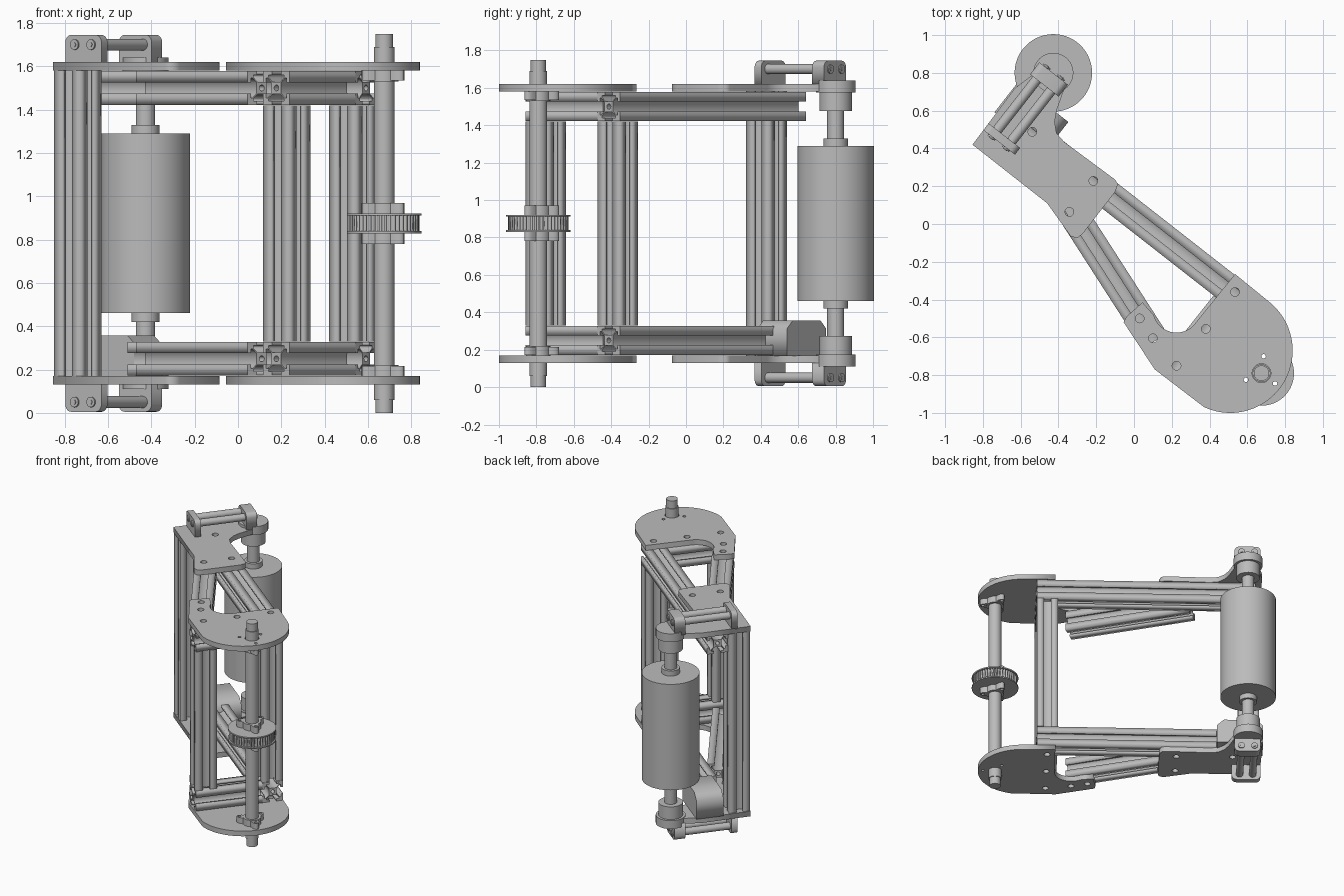
import bpy, bmesh, math
from mathutils import Matrix, Vector

cube = bpy.data.objects.get("Cube")
if cube:
    bpy.data.objects.remove(cube, do_unlink=True)

H = 1.75          # overall height
BEAM = 0.0775     # half width of a slotted beam
ANG = math.radians(-38)
U = Vector((math.cos(ANG), math.sin(ANG), 0))    # along the frame
V = Vector((-U.y, U.x, 0))                       # across the frame
UP = Vector((0, 0, 1))

metal = bpy.data.materials.new("grey metal")
metal.use_nodes = True
GREY = (0.5, 0.5, 0.5, 1)
metal.diffuse_color = GREY
metal.node_tree.nodes["Principled BSDF"].inputs["Base Color"].default_value = GREY


def link(name, mesh, matrix):
    ob = bpy.data.objects.new(name, mesh)
    bpy.context.collection.objects.link(ob)
    ob.matrix_world = matrix
    mesh.materials.clear()
    mesh.materials.append(metal)
    return ob


def frame(centre, x, z):
    """Matrix with local x and z along the given directions."""
    m = Matrix((x, z.cross(x), z)).transposed().to_4x4()
    m.translation = centre
    return m


def arc(cx, cy, r, a0, a1, n=24):
    angles = [math.radians(a0 + (a1 - a0) * i / n) for i in range(n + 1)]
    return [(cx + r * math.cos(a), cy + r * math.sin(a)) for a in angles]


def ring(cx, cy, r, n=20):
    return arc(cx, cy, r, 0, 360, n)[:-1]


def slab(name, loops, thickness, matrix):
    """Extrude an outline with holes, centred on the matrix origin."""
    cu = bpy.data.curves.new(name, 'CURVE')
    cu.dimensions, cu.fill_mode, cu.extrude = '2D', 'BOTH', thickness / 2
    for pts in loops:
        sp = cu.splines.new('POLY')
        sp.points.add(len(pts) - 1)
        for p, (x, y) in zip(sp.points, pts):
            p.co = (x, y, 0, 1)
        sp.use_cyclic_u = True
    tmp = bpy.data.objects.new(name, cu)
    mesh = bpy.data.meshes.new_from_object(tmp)
    bpy.data.objects.remove(tmp)
    bpy.data.curves.remove(cu)
    return link(name, mesh, matrix)


def rod(name, p, q, r, n=40):
    p, q = Vector(p), Vector(q)
    bm = bmesh.new()
    bmesh.ops.create_cone(bm, cap_ends=True, segments=n, radius1=r, radius2=r,
                          depth=(q - p).length)
    for f in bm.faces:
        f.smooth = len(f.verts) == 4
    mesh = bpy.data.meshes.new(name)
    bm.to_mesh(mesh)
    bm.free()
    z = (q - p).normalized()
    return link(name, mesh, frame((p + q) / 2, U if abs(z.z) > 0.9 else UP, z))


def post(name, at, z0, z1, r, n=40):
    return rod(name, (*at, min(z0, z1)), (*at, max(z0, z1)), r, n)


# Slotted beam section: one side repeated four times
side = [(-BEAM, -BEAM), (-0.026, -BEAM), (-0.026, -0.06), (-0.046, -0.06),
        (-0.046, -0.05), (-0.024, -0.028), (0.024, -0.028), (0.046, -0.05),
        (0.046, -0.06), (0.026, -0.06), (0.026, -BEAM)]
section = []
for turn in range(4):
    c, s = round(math.cos(turn * math.pi / 2)), round(math.sin(turn * math.pi / 2))
    section += [(x * c - y * s, x * s + y * c) for x, y in side]


def beam(name, p, q):
    p, q = Vector(p), Vector(q)
    z = (q - p).normalized()
    x = U if abs(z.z) > 0.9 else UP
    return slab(name, [section, ring(0, 0, 0.014, 12)], (q - p).length,
                frame((p + q) / 2, x, z))


# Key positions
roller = (-0.427, 0.80)
axle = (0.675, -0.79)
end_post = Vector((-0.74, 0.43, 0))
near_post = Vector((0.225, -0.75, 0))
far_post = Vector((0.53, -0.365, 0))

# Vertical beams
beam("end_post", end_post + UP * 0.17, end_post + UP * 1.58)
beam("near_post", near_post + UP * 0.33, near_post + UP * 1.42)
beam("far_post", far_post + UP * 0.33, far_post + UP * 1.42)

# Plate outlines
end_outline = [(-0.855, 0.42), (-0.63, 0.72), (-0.51, 0.81), (-0.36, 0.74),
               (-0.41, 0.60), (-0.42, 0.54), (-0.41, 0.48), (-0.37, 0.435),
               (-0.10, 0.235), (-0.085, 0.21), (-0.10, 0.17), (-0.27, -0.05),
               (-0.30, -0.075), (-0.335, -0.065), (-0.46, 0.11)]
end_holes = [ring(x, y, 0.023) for x, y in
             [(-0.538, 0.488), (-0.215, 0.228), (-0.342, 0.064)]]
drive_outline = ([(0.11, -0.77), (-0.055, -0.52), (-0.04, -0.49), (0.045, -0.415)]
                 + arc(0.225, -0.45, 0.125, 195, 315, 14) + [(0.535, -0.265)]
                 + arc(0.51, -0.67, 0.33, 50, -115, 40))
drive_holes = [ring(x, y, 0.023) for x, y in
               [(0.535, -0.36), (0.38, -0.555), (0.03, -0.50), (0.10, -0.605),
                (0.225, -0.75)]]


def screw_holes(cx, cy):
    return [ring(*arc(cx, cy, 0.09, a, a, 1)[0], 0.012, 10) for a in (83, 203, 323)]


# Three-lobed flange outline
lobes = []
for i in range(60):
    a = math.tau * i / 60
    r = 0.06 + 0.052 * max(0, math.cos(3 * (a - math.radians(83)))) ** 1.5
    lobes.append((r * math.cos(a), r * math.sin(a)))
flange = [lobes] + screw_holes(0, 0)


def at_z(p, z):
    return Matrix.Translation((p[0], p[1], z))


# Rounded outline of the tensioner blocks, in frame direction and height
def block_outline(a, h, r=0.035):
    return ([(-a, -h), (a, -h)] + arc(a - r, h - r, r, 0, 90, 6)
            + arc(r - a, h - r, r, 90, 180, 6))


# Upper and lower halves of the frame, mirrored in height
for level, flip in (("upper", 1), ("lower", -1)):
    def zz(z):
        return z if flip > 0 else H - z

    zb, zp = UP * zz(1.50), zz(1.60)
    start = 1.535 if flip > 0 else 1.26
    beam(level + "_long_beam", far_post - U * start + zb, far_post + U * BEAM + zb)
    beam(level + "_cross_beam", near_post - V * BEAM + zb, far_post - V * BEAM + zb)
    beam(level + "_brace_beam", Vector((-0.405, 0.18, 0)) + zb,
         Vector((0.11, -0.62, 0)) + zb)
    slab(level + "_end_plate", [end_outline] + end_holes, 0.04, at_z((0, 0), zp))
    slab(level + "_drive_plate",
         [drive_outline, ring(*axle, 0.05)] + drive_holes + screw_holes(*axle),
         0.04, at_z((0, 0), zp))

    # Roller bearing
    post(level + "_bearing_cap", roller, zz(1.575), zz(1.64), 0.106)
    post(level + "_bearing_housing", roller, zz(1.476), zz(1.58), 0.087)
    post(level + "_roller_collar", roller, zz(1.285), zz(1.33), 0.065)

    # Tensioner with two rods between blocks
    inner = Vector((-0.70, 0.45, zz(1.68)))
    outer = Vector((-0.45, 0.765, zz(1.68)))
    for name, c, a, depth in (("fixed_block", inner, 0.106, 0.045),
                              ("sliding_block", outer, 0.096, 0.08)):
        slab(level + "_" + name, [block_outline(a, 0.065)], depth,
             frame(c, U * flip, -V))
    for i, offset in enumerate((-0.048, 0.048)):
        shift = U * offset + UP * 0.02 * flip
        span = (outer - inner).dot(V)
        base = inner + shift
        rod(f"{level}_tension_rod_{i}", base, base + V * span, 0.027, 24)
        for where, reach in (("front", -0.027), ("back", span + 0.046)):
            rod(f"{level}_bolt_{where}_{i}", base + V * (reach - 0.004),
                base + V * (reach + 0.004), 0.024, 20)
            rod(f"{level}_bolt_core_{where}_{i}", base + V * (reach - 0.008),
                base + V * (reach + 0.008), 0.012, 6)

    # Axle bearing and pulley hub
    slab(level + "_axle_bearing", flange, 0.045, at_z(axle, zz(1.557)))
    post(level + "_axle_bearing_sleeve", axle, zz(1.53), zz(1.58), 0.065)
    slab(level + "_pulley_hub", flange, 0.05, at_z(axle, zz(0.945)))
    post(level + "_pulley_hub_sleeve", axle, zz(0.92), zz(0.97), 0.065)
    slab(level + "_pulley_rim", [ring(0, 0, 0.172, 64)] + screw_holes(0, 0), 0.01,
         at_z(axle, zz(0.916)))

# Roller and its shaft
post("roller", roller, 0.46, 1.29, 0.205, 80)
post("roller_shaft", roller, 0.2, H - 0.2, 0.045)

# Drive axle with stepped ends
post("axle", axle, 0.06, H - 0.06, 0.047)
post("axle_ends", axle, 0, H, 0.041)

# Toothed pulley
teeth = []
for i in range(48):
    for part, r in ((0, 0.162), (0.5, 0.162), (0.55, 0.148), (0.95, 0.148)):
        a = math.tau * (i + part) / 48
        teeth.append((r * math.cos(a), r * math.sin(a)))
slab("pulley_teeth", [teeth] + screw_holes(0, 0), 0.08, at_z(axle, H / 2))

# Chamfered gear housing on the lower end plate
house = [(-0.17, -0.095), (0.17, -0.095), (0.17, 0.05), (0.12, 0.095), (-0.12, 0.095),
         (-0.17, 0.05)]
slab("gear_housing", [house], 0.2, frame(Vector((-0.543, 0.566, 0.262)), U, -V))
